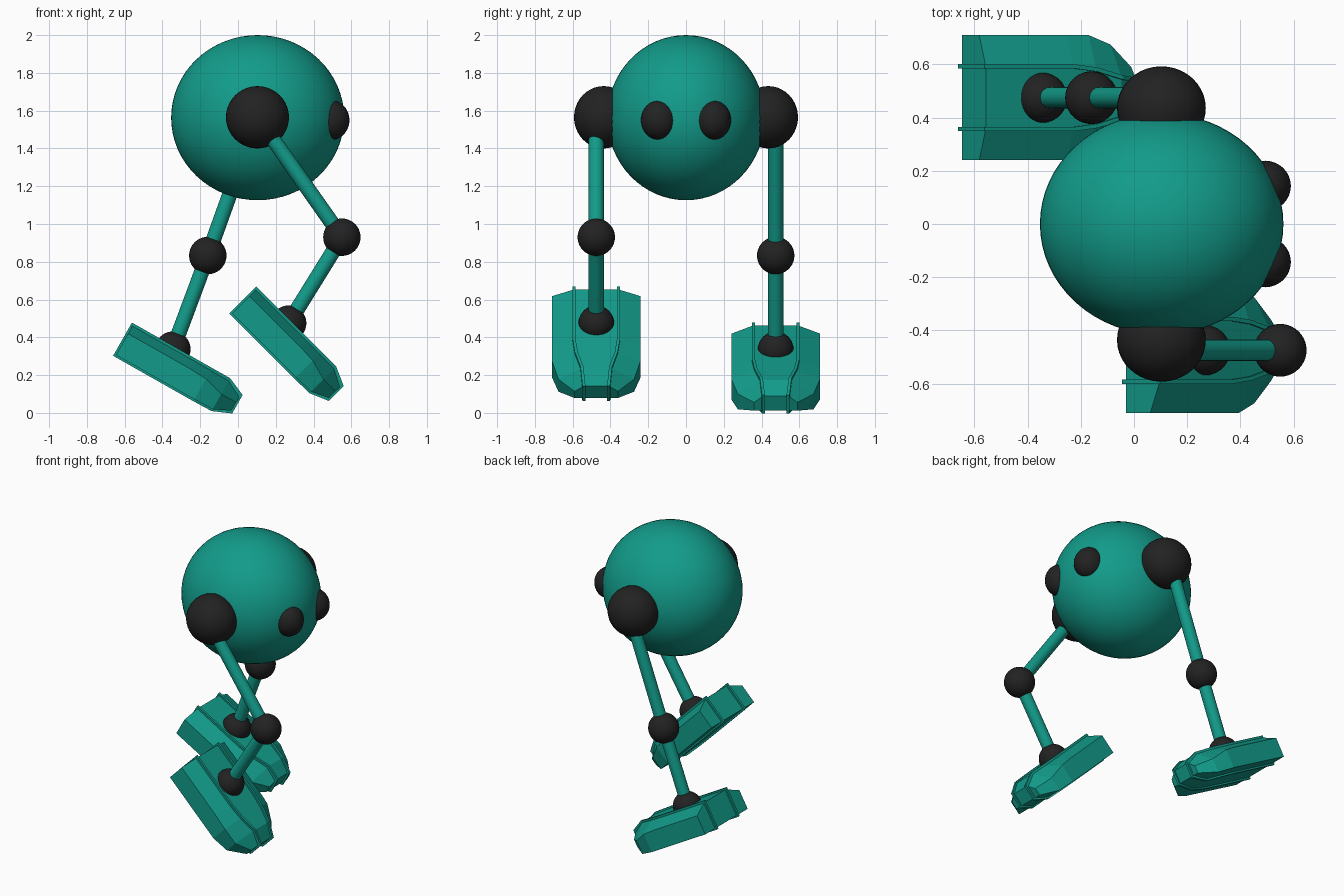
import bpy, bmesh, math
from mathutils import Vector, Matrix

if "Cube" in bpy.data.objects:
    bpy.data.objects.remove(bpy.data.objects["Cube"])


def material(name, color):
    m = bpy.data.materials.new(name)
    m.diffuse_color = (*color, 1)
    m.use_nodes = True
    m.node_tree.nodes["Principled BSDF"].inputs["Base Color"].default_value = m.diffuse_color
    return m


TEAL = material("teal", (0.006, 0.33, 0.255))
BLACK = material("soft_black", (0.016, 0.016, 0.016))


def finish(name, bm, mat, smooth):
    bmesh.ops.recalc_face_normals(bm, faces=bm.faces[:])
    for f in bm.faces:
        f.smooth = smooth
    me = bpy.data.meshes.new(name)
    bm.to_mesh(me)
    bm.free()
    me.materials.append(mat)
    ob = bpy.data.objects.new(name, me)
    bpy.context.collection.objects.link(ob)
    return ob


def ball(name, center, radii, mat, seg=40):
    bm = bmesh.new()
    bmesh.ops.create_uvsphere(bm, u_segments=seg, v_segments=seg // 2, radius=1,
                              matrix=Matrix.Translation(center) @ Matrix.Diagonal((*radii, 1)))
    return finish(name, bm, mat, True)


def rod(name, a, b, radius):
    a, b = Vector(a), Vector(b)
    d = b - a
    bm = bmesh.new()
    bmesh.ops.create_cone(bm, cap_ends=True, segments=24, radius1=radius, radius2=radius, depth=d.length,
                          matrix=Matrix.Translation((a + b) / 2) @ d.to_track_quat('Z', 'Y').to_matrix().to_4x4())
    ob = finish(name, bm, TEAL, True)
    bpy.context.view_layer.objects.active = ob
    ob.select_set(True)
    bpy.ops.object.shade_smooth_by_angle()
    ob.select_set(False)
    return ob


def loft(bm, rings):
    # bridge equal-sized rings and cap both ends
    rings = [[bm.verts.new(p) for p in r] for r in rings]
    n = len(rings[0])
    for r, s in zip(rings, rings[1:]):
        for i in range(n):
            j = (i + 1) % n
            bm.faces.new((r[i], r[j], s[j], s[i]))
    bm.faces.new(rings[0])
    bm.faces.new(rings[-1])


# foot stations: distance along foot, half width, ridge offset, top, shoulder, sole
STATIONS = [(-0.247, 0.235, 0.118, 0.005, -0.045, -0.175),
            (0.13, 0.235, 0.118, 0.005, -0.045, -0.175),
            (0.23, 0.235, 0.106, 0.005, -0.05, -0.175),
            (0.34, 0.20, 0.076, 0.005, -0.08, -0.173),
            (0.43, 0.115, 0.065, -0.04, -0.08, -0.13)]


def foot(name, ankle, pitch):
    place = Matrix.Translation(ankle) @ Matrix.Rotation(pitch, 4, 'Y')
    bm = bmesh.new()
    loft(bm, [[(u, -h, b), (u, h, b), (u, h, s), (u, c, t), (u, -c, t), (u, -h, s)]
              for u, h, c, t, s, b in STATIONS])
    finish(name, bm, TEAL, False).matrix_world = place
    # thin raised ridges wrapping the foot
    bm = bmesh.new()
    e, w = 0.011, 0.008
    for side in (-1, 1):
        rings = []
        for i, (u, h, c, t, s, b) in enumerate(STATIONS):
            u += -e if i == 0 else e if i == len(STATIONS) - 1 else 0
            y = side * c
            rings.append([(u, y - w, b - e), (u, y + w, b - e), (u, y + w, t + e), (u, y - w, t + e)])
        loft(bm, rings)
    finish(name + "_ridges", bm, TEAL, False).matrix_world = place


# body and eyes
ball("body", (0.104, 0, 1.563), (0.458, 0.417, 0.437), TEAL, 64)
for label, s in (("right", -1), ("left", 1)):
    ball(label + "_eye", (0.493, s * 0.143, 1.55), (0.097, 0.095, 0.105), BLACK)

# legs in a walking pose
LEGS = [("right", -0.475, (0.55, 0.93), (0.268, 0.475), 45),
        ("left", 0.475, (-0.16, 0.833), (-0.345, 0.337), 29.5)]
for label, y, knee, ankle, pitch in LEGS:
    s = 1 if y > 0 else -1
    hip = (0.103, y, 1.565)
    knee = (knee[0], y, knee[1])
    ankle = (ankle[0], y, ankle[1])
    ball(label + "_hip", (0.103, s * 0.436, 1.565), (0.167, 0.157, 0.165), BLACK)
    ball(label + "_knee", knee, (0.099,) * 3, BLACK)
    ball(label + "_ankle", ankle, (0.094,) * 3, BLACK)
    rod(label + "_thigh", hip, knee, 0.04)
    rod(label + "_shin", knee, ankle, 0.04)
    foot(label + "_foot", ankle, math.radians(pitch))
